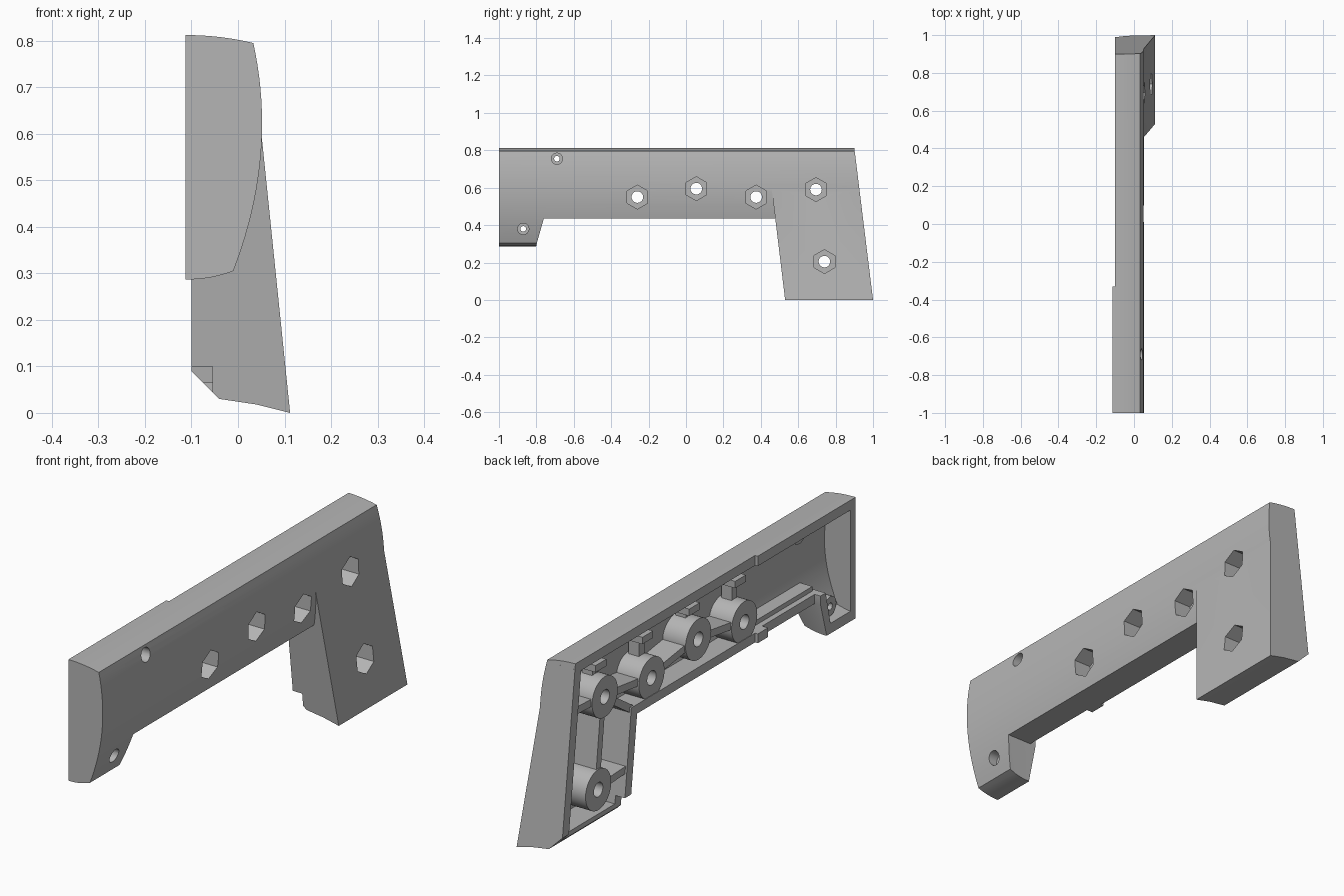
import bpy, bmesh, math

old = bpy.data.objects.get("Cube")
if old:
    bpy.data.objects.remove(old, do_unlink=True)

grey = bpy.data.materials.new("mid grey")
grey.use_nodes = True
grey.diffuse_color = (0.46, 0.46, 0.46, 1)
grey.node_tree.nodes["Principled BSDF"].inputs["Base Color"].default_value = (0.46, 0.46, 0.46, 1)


def prism(name, pts, axis, a, b):
    """Extrude a 2D outline along X (points are y,z) or along Y (points are x,z)."""
    bm = bmesh.new()
    place = (lambda p, d: (d, p[0], p[1])) if axis == "X" else (lambda p, d: (p[0], d, p[1]))
    lo = [bm.verts.new(place(p, a)) for p in pts]
    hi = [bm.verts.new(place(p, b)) for p in pts]
    bm.faces.new(lo)
    bm.faces.new(hi[::-1])
    for i in range(len(pts)):
        j = (i + 1) % len(pts)
        bm.faces.new((lo[i], hi[i], hi[j], lo[j]))
    bmesh.ops.recalc_face_normals(bm, faces=bm.faces)
    mesh = bpy.data.meshes.new(name)
    bm.to_mesh(mesh)
    bm.free()
    mesh.materials.append(grey)
    ob = bpy.data.objects.new(name, mesh)
    bpy.context.collection.objects.link(ob)
    return ob


def boolean(target, op, *tools):
    """Apply boolean tools one after another and remove them."""
    for tool in tools:
        mod = target.modifiers.new("cut", "BOOLEAN")
        mod.operation, mod.object, mod.solver = op, tool, "EXACT"
        dg = bpy.context.evaluated_depsgraph_get()
        mesh = bpy.data.meshes.new_from_object(target.evaluated_get(dg))
        target.modifiers.clear()
        target.data = mesh
        bpy.data.objects.remove(tool, do_unlink=True)
    return target


def ngon(c, r, n=32):
    return [(c[0] + r * math.sin(math.tau * i / n), c[1] + r * math.cos(math.tau * i / n))
            for i in range(n)]


def rect(a, b, c, d):
    return [(a, c), (b, c), (b, d), (a, d)]


def curve(p, q, r, m, n):
    """Parabola through p, q (at parameter m) and r."""
    out = []
    for i in range(n + 1):
        t = i / n
        w = ((t - m) * (t - 1) / m, t * (t - 1) / (m * (m - 1)), t * (t - m) / (1 - m))
        out.append(tuple(sum(k * v[j] for k, v in zip(w, (p, q, r))) for j in (0, 1)))
    return out


def strip(a, b, width):
    """Outline of a straight rib from a to b."""
    dy, dz = b[0] - a[0], b[1] - a[1]
    k = width / 2 / math.hypot(dy, dz)
    ny, nz = -dz * k, dy * k
    return [(a[0] + ny, a[1] + nz), (b[0] + ny, b[1] + nz),
            (b[0] - ny, b[1] - nz), (a[0] - ny, a[1] - nz)]


# Cross-section of the long body
top = curve((-0.113, 0.812), (-0.04, 0.808), (0.033, 0.795), 0.5, 6)
side = curve((0.033, 0.795), (0.0515, 0.6), (-0.01, 0.305), 0.4, 20)
under = curve((-0.01, 0.305), (-0.06, 0.291), (-0.113, 0.287), 0.5, 6)
section = top + side[1:] + under[1:]
inner = [(x - 0.04, 0.55 + (z - 0.55) * 0.84) for x, z in section]
inner = [(-0.2, inner[0][1])] + inner + [(-0.2, inner[-1][1])]

# Outer body and grip
body_side = [(-1, 0.25), (-0.805, 0.25), (-0.8, 0.295), (-0.76, 0.435), (0.6, 0.435),
             (0.946, 0.435), (0.899, 0.82), (-1, 0.82)]
shell = prism("shell", section, "Y", -1, 1.1)
boolean(shell, "INTERSECT", prism("side", body_side, "X", -0.3, 0.3))
grip_section = [(0.112, 0), (0.031, 0.788), (-0.1, 0.788), (-0.1, 0.09), (-0.04, 0.03), (0.04, 0.018)]
grip_side = [(0.455, 0.62), (0.53, 0), (1, 0), (0.903, 0.788), (0.455, 0.788)]
grip = prism("grip", grip_section, "Y", 0.3, 1.1)
boolean(grip, "INTERSECT", prism("side", grip_side, "X", -0.3, 0.3))
boolean(shell, "UNION", grip)

# Hollow inside
hollow = prism("hollow", inner, "Y", -1.1, 1.1)
hollow_side = [(-0.965, 0.3), (-0.835, 0.3), (-0.795, 0.475), (0.52, 0.475),
               (0.896, 0.475), (0.86, 0.78), (-0.965, 0.78)]
boolean(hollow, "INTERSECT", prism("side", hollow_side, "X", -0.3, 0.3))
grip_hollow = prism("grip_hollow", [(0.06, 0.065), (-0.01, 0.75), (-0.2, 0.75), (-0.2, 0.065)],
                    "Y", 0.3, 1.1)
boolean(grip_hollow, "INTERSECT",
        prism("side", [(0.5, 0.62), (0.567, 0.05), (0.949, 0.05), (0.862, 0.76), (0.5, 0.76)],
              "X", -0.3, 0.3))
boolean(shell, "DIFFERENCE", hollow, grip_hollow)

# Rim step, recessed lower rim and notch under the grip
boolean(shell, "DIFFERENCE",
        prism("step", rect(-0.33, 1.2, -0.1, 1), "X", -0.2, -0.1),
        prism("recess", rect(-0.76, -0.4, 0.4, 0.49), "X", -0.2, -0.085),
        prism("notch", rect(0.4, 0.94, -0.1, 0.1), "X", -0.2, -0.055))

# Bolt bosses with hexagonal pockets
bolts = [(-0.26, 0.55), (0.055, 0.595), (0.375, 0.55), (0.695, 0.59), (0.74, 0.205)]
parts = [shell]
for i, c in enumerate(bolts):
    root = 0.065 if c[1] < 0.3 else 0.02
    boss = prism(f"bolt_boss_{i + 1}", ngon(c, 0.088, 40), "X", -0.098, root)
    for ob in (shell, boss):
        boolean(ob, "DIFFERENCE",
                prism("pocket", ngon(c, 0.064, 6), "X", -0.03, 0.3),
                prism("bore", ngon(c, 0.031, 24), "X", -0.3, 0.3))
    parts.append(boss)

# Small screw bosses near the front
for i, (c, out) in enumerate([((-0.69, 0.755), 0.04), ((-0.87, 0.38), 0.018)]):
    boss = prism(f"screw_boss_{i + 1}", ngon(c, 0.042, 24), "X", out - 0.1, out - 0.025)
    for ob in (shell, boss):
        boolean(ob, "DIFFERENCE",
                prism("sink", ngon(c, 0.03, 24), "X", out - 0.04, 0.3),
                prism("bore", ngon(c, 0.015, 16), "X", -0.3, 0.3))
    parts.append(boss)


def rib(name, a, b, gap_a, gap_b, root=0.015, width=0.032):
    """Rib between two points, stopping short of the bores."""
    d = math.dist(a, b)
    mix = lambda t: (a[0] + (b[0] - a[0]) * t, a[1] + (b[1] - a[1]) * t)
    parts.append(prism(name, strip(mix(gap_a / d), mix(1 - gap_b / d), width), "X", -0.092, root))


# Ribs linking the bosses and walls
for i in range(3):
    rib(f"body_rib_{i + 1}", bolts[i], bolts[i + 1], 0.075, 0.075)
rib("grip_rib", bolts[3], bolts[4], 0.075, 0.075, 0.03)
rib("corner_rib", bolts[3], (0.5, 0.46), 0.075, 0.0)
rib("lower_rib", bolts[4], (0.54, 0.215), 0.075, 0.0, 0.055)
rib("rear_rib", bolts[3], (0.9, 0.6), 0.075, 0.0)

# Posts and hooks under the top wall
for i, (y, z) in enumerate(bolts[:4]):
    parts.append(prism(f"top_post_{i + 1}", rect(y - 0.018, y + 0.018, z + 0.075, 0.785),
                       "X", -0.05, 0.0))
    parts.append(prism(f"top_hook_{i + 1}", rect(y - 0.018, y + 0.055, 0.715, 0.745),
                       "X", -0.092, 0.0))

# Locating tab and rail on the lower rim
parts.append(prism("locating_tab", rect(-0.4, -0.33, 0.437, 0.475), "X", -0.113, -0.03))
parts.append(prism("lower_rail", rect(-0.78, -0.3, 0.47, 0.495), "X", -0.06, 0.0))

# Smooth curved surfaces, keep edges sharp
bpy.ops.object.select_all(action="DESELECT")
for ob in parts:
    ob.select_set(True)
bpy.context.view_layer.objects.active = shell
bpy.ops.object.shade_smooth_by_angle(angle=math.radians(25))
